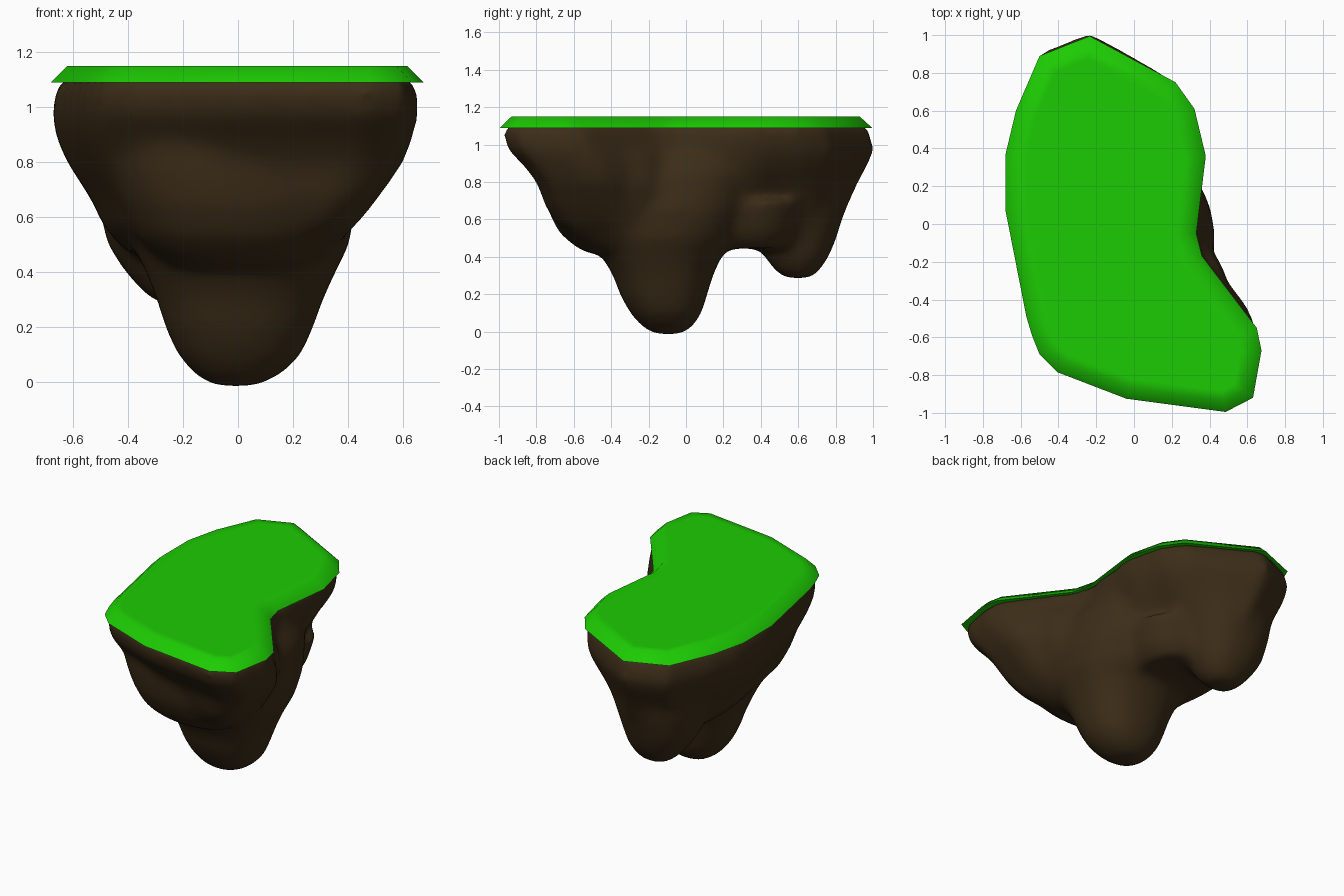
import bpy, bmesh, math
from mathutils import Vector

if "Cube" in bpy.data.objects:
    bpy.data.objects.remove(bpy.data.objects["Cube"])

# Kidney-shaped outline of the grass, counter-clockwise from the back
OUTLINE = [(-.235, .995), (-.50, .89), (-.625, .60), (-.68, .37), (-.68, .07),
           (-.57, -.49), (-.54, -.59), (-.50, -.69), (-.405, -.785), (-.04, -.925),
           (.485, -.995), (.63, -.92), (.675, -.67), (.65, -.55), (.36, -.17),
           (.33, -.05), (.38, .36), (.32, .61), (.22, .75)]
SUB = 4


def material(name, rgb):
    m = bpy.data.materials.new(name)
    m.diffuse_color = (*rgb, 1)
    m.use_nodes = True
    m.node_tree.nodes["Principled BSDF"].inputs["Base Color"].default_value = m.diffuse_color
    return m


def make_object(name, bm, mat):
    bmesh.ops.recalc_face_normals(bm, faces=bm.faces)
    me = bpy.data.meshes.new(name)
    bm.to_mesh(me)
    bm.free()
    ob = bpy.data.objects.new(name, me)
    bpy.context.collection.objects.link(ob)
    me.materials.append(mat)
    return ob


def unit_outline():
    pts = []
    for i, (x, y) in enumerate(OUTLINE):
        u, v = OUTLINE[(i + 1) % len(OUTLINE)]
        for k in range(SUB):
            f = k / SUB
            pts.append(((x + (u - x) * f) / .68, (y + (v - y) * f) / .99))
    return pts


def pinched(points):
    """The outline with its rear right side drawn in, for the lower body."""
    out = []
    for u, v in points:
        f = min(max(v / .6, 0), 1)
        out.append((u * (1 - .65 * f * f * (3 - 2 * f)) if u > 0 else u, v))
    return out


def rounded(points):
    """A slightly squarish ellipse."""
    def power(c):
        return math.copysign(abs(c) ** .87, c)
    angles = [math.atan2(v, u) for u, v in points]
    return [(power(math.cos(a)), power(math.sin(a))) for a in angles]


UNIT = unit_outline()
PINCHED = pinched(UNIT)
ROUND = rounded(UNIT)


def bridge(bm, rings):
    """Skin a stack of equal rings and close both ends."""
    n = len(rings[0])
    for a, b in zip(rings, rings[1:]):
        for i in range(n):
            bm.faces.new((a[i], a[(i + 1) % n], b[(i + 1) % n], b[i]))
    bm.faces.new(rings[0][::-1])
    bm.faces.new(rings[-1])


def loft(bm, sections, shape_a=ROUND, shape_b=ROUND):
    """Closed stack of rings: (z, x0, x1, y0, y1[, blend from shape a to b])."""
    rings = []
    for z, x0, x1, y0, y1, *blend in sections:
        t = blend[0] if blend else 0
        ring = []
        for (ax, ay), (bx, by) in zip(shape_a, shape_b):
            px, py = ax + (bx - ax) * t, ay + (by - ay) * t
            ring.append(bm.verts.new(((x0 + x1) / 2 + px * (x1 - x0) / 2,
                                      (y0 + y1) / 2 + py * (y1 - y0) / 2, z)))
        rings.append(ring)
    bridge(bm, rings)


def inset(points, d):
    """Mitred inward offset of a counter-clockwise outline."""
    out = []
    for i, p in enumerate(points):
        p = Vector(p)
        e = (p - Vector(points[i - 1])).normalized()
        f = (Vector(points[(i + 1) % len(points)]) - p).normalized()
        m = Vector((-e.y, e.x)) + Vector((-f.y, f.x))
        out.append(p + m * (2 * d / m.length_squared))
    return out


# Rock: overlapping lofted masses fused by a voxel remesh
rock = bmesh.new()
# main body under the grass
loft(rock, [(.46, -.38, .30, -.50, .66, 1), (.50, -.43, .36, -.60, .77, 1),
            (.57, -.49, .435, -.69, .82, 1), (.66, -.53, .51, -.75, .865, .9),
            (.80, -.62, .61, -.80, .925, .55), (.89, -.66, .645, -.87, .975, .3),
            (.97, -.675, .665, -.95, 1.01, .15), (1.05, -.665, .66, -.975, .99, .05),
            (1.105, -.64, .645, -.965, .97, 0)], UNIT, PINCHED)
# central foot with a ridge running up the hollow side
loft(rock, [(-.014, -.09, .07, -.17, -.02), (.03, -.16, .16, -.24, .04),
            (.10, -.22, .23, -.30, .085), (.20, -.265, .275, -.355, .115),
            (.30, -.295, .31, -.39, .145), (.40, -.335, .355, -.45, .19),
            (.50, -.38, .405, -.52, .27), (.65, -.42, .43, -.52, .34),
            (.85, -.45, .405, -.48, .40), (1.0, -.45, .32, -.40, .40)])
# saddle between the foot and the rear lobe
loft(rock, [(.445, -.36, .16, .05, .55), (.52, -.43, .22, 0, .6),
            (.70, -.48, .27, 0, .65)])
# rear lobe
loft(rock, [(.285, -.29, -.13, .53, .67), (.32, -.34, -.08, .48, .71),
            (.40, -.41, -.03, .42, .765), (.50, -.475, .0, .37, .805),
            (.65, -.51, .04, .32, .85), (.80, -.53, .08, .28, .88)])
# front shoulder
loft(rock, [(.42, -.24, .26, -.53, -.10), (.46, -.30, .33, -.60, -.08),
            (.53, -.37, .39, -.68, -.05), (.65, -.43, .45, -.74, 0),
            (.78, -.48, .50, -.76, 0), (.95, -.48, .50, -.76, -.05)])
rock_ob = make_object("rock", rock, material("earth", (.045, .026, .009)))
remesh = rock_ob.modifiers.new("fuse", 'REMESH')
remesh.mode = 'VOXEL'
remesh.voxel_size = .025
remesh.use_smooth_shade = True
smooth = rock_ob.modifiers.new("soften", 'SMOOTH')
smooth.factor = .5
smooth.iterations = 20

# Grass cap: outline slab with a sloping rim
cap = bmesh.new()
bridge(cap, [[cap.verts.new((x, y, z)) for x, y in inset(OUTLINE, d)]
             for d, z in ((0, 1.09), (.06, 1.15), (.11, 1.15))])
grass = make_object("grass", cap, material("grass_green", (.012, .6, .001)))
bpy.ops.object.select_all(action='DESELECT')
grass.select_set(True)
bpy.context.view_layer.objects.active = grass
bpy.ops.object.shade_smooth_by_angle(angle=math.radians(60))
